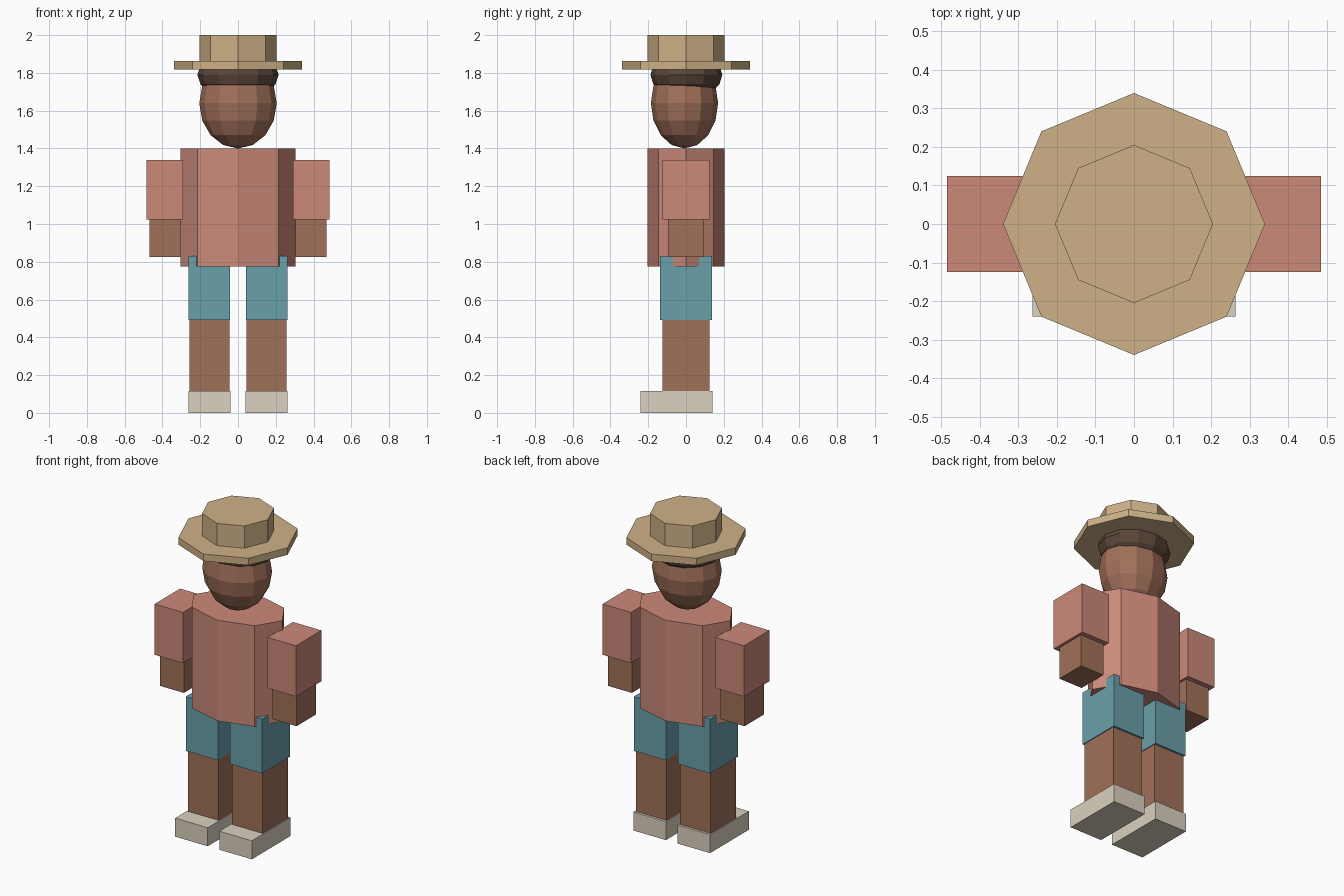
import bpy, bmesh, math
from mathutils import Matrix, Vector

if "Cube" in bpy.data.objects:
    bpy.data.objects.remove(bpy.data.objects["Cube"])


def material(name, r, g, b):
    m = bpy.data.materials.new(name)
    m.diffuse_color = [(c / 255) ** 2.2 for c in (r, g, b)] + [1]
    m.use_nodes = True
    m.node_tree.nodes["Principled BSDF"].inputs["Base Color"].default_value = m.diffuse_color
    return m


STRAW = material("straw", 205, 176, 134)
SKIN = material("skin", 160, 112, 90)
HAIR = material("hair", 92, 72, 60)
SHIRT = material("shirt", 202, 136, 120)
DENIM = material("blue_cloth", 105, 158, 168)
SHOE = material("pale_leather", 218, 208, 190)


def finish(name, bm, mat, centre, scale):
    bmesh.ops.transform(bm, verts=bm.verts,
                        matrix=Matrix.Translation(centre) @ Matrix.Diagonal((*scale, 1)))
    mesh = bpy.data.meshes.new(name)
    bm.to_mesh(mesh)
    bm.free()
    mesh.materials.append(mat)
    bpy.context.collection.objects.link(bpy.data.objects.new(name, mesh))


def box(name, mat, lo, hi):
    lo, hi = Vector(lo), Vector(hi)
    bm = bmesh.new()
    bmesh.ops.create_cube(bm, size=1)
    finish(name, bm, mat, (lo + hi) / 2, hi - lo)


def octagon(name, mat, rx, ry, z0, z1):
    bm = bmesh.new()
    bmesh.ops.create_cone(bm, cap_ends=True, segments=8, radius1=1, radius2=1, depth=1)
    finish(name, bm, mat, (0, 0, (z0 + z1) / 2), (rx, ry, z1 - z0))


def ball(name, mat, centre, radii):
    bm = bmesh.new()
    bmesh.ops.create_uvsphere(bm, u_segments=12, v_segments=8, radius=1)
    finish(name, bm, mat, centre, radii)


# hat
octagon("hat_crown", STRAW, 0.205, 0.205, 1.86, 2.0)
octagon("hat_brim", STRAW, 0.34, 0.34, 1.818, 1.862)

# head and hair
ball("head", SKIN, (0, -0.008, 1.64), (0.205, 0.178, 0.24))
ball("hair", HAIR, (0, 0.002, 1.79), (0.215, 0.19, 0.13))

# body
octagon("torso", SHIRT, 0.305, 0.205, 0.775, 1.4)

# limbs, mirrored left and right
for side, s in (("left", 1), ("right", -1)):
    def part(name, mat, x0, x1, y0, y1, z0, z1):
        a, b = sorted((s * x0, s * x1))
        box(side + "_" + name, mat, (a, y0, z0), (b, y1, z1))

    part("sleeve", SHIRT, 0.29, 0.485, -0.125, 0.125, 1.025, 1.34)
    part("forearm", SKIN, 0.305, 0.468, -0.095, 0.095, 0.825, 1.03)
    part("shorts_leg", DENIM, 0.042, 0.262, -0.137, 0.137, 0.493, 0.83)
    part("leg", SKIN, 0.046, 0.257, -0.125, 0.125, 0.11, 0.5)
    part("shoe", SHOE, 0.04, 0.263, -0.24, 0.14, 0, 0.115)
